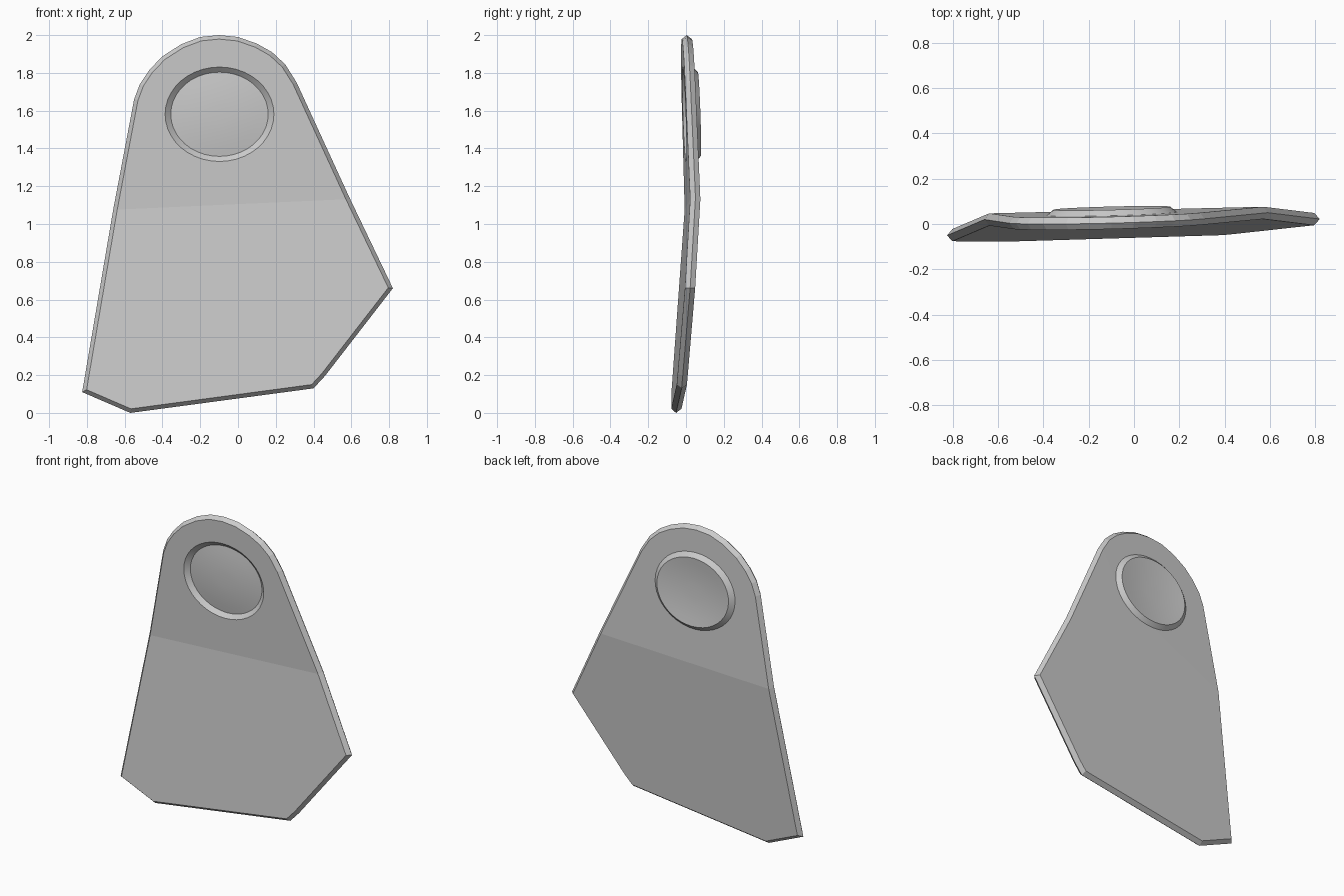
import bpy, bmesh, math
from mathutils import Vector

if "Cube" in bpy.data.objects:
    bpy.data.objects.remove(bpy.data.objects["Cube"])

HALF = 0.027      # half thickness of the plate
INSET = 0.021     # how far the faces sit inside the ridged edge
SEG = 40

# Outline in (x, z), counter-clockwise seen from the front
lower = [(-0.66, 1.08), (-0.825, 0.11), (-0.57, 0.0), (0.40, 0.13),
         (0.46, 0.195), (0.82, 0.66), (0.59, 1.14)]
arch = [(0.31, 1.75), (0.25, 1.845), (0.18, 1.91), (0.10, 1.955), (0.0, 1.99),
        (-0.10, 2.0), (-0.20, 1.99), (-0.30, 1.952), (-0.40, 1.888),
        (-0.47, 1.815), (-0.52, 1.74), (-0.55, 1.66)]
outline = [Vector(p) for p in lower + arch]
n_low = len(lower)


def mid_y(x, z):
    """Middle surface: two tilted planes meeting in a slight fold."""
    return min(-0.0406 + 0.021 * x + 0.0687 * z,
               0.0725 + 0.026 * x - 0.033 * z)


def inset(points, d):
    out = []
    for i, p in enumerate(points):
        a = (p - points[i - 1]).normalized()
        b = (points[(i + 1) % len(points)] - p).normalized()
        na, nb = Vector((-a.y, a.x)), Vector((-b.y, b.x))
        out.append(p + (na + nb) * d / (1 + na.dot(nb)))
    return out


bm = bmesh.new()


def loop(points, off):
    return [bm.verts.new((p[0], mid_y(p[0], p[1]) + off, p[1])) for p in points]


def bridge(a, b, smooth=False):
    n = len(a)
    for i in range(n):
        f = bm.faces.new((a[i], a[(i + 1) % n], b[(i + 1) % n], b[i]))
        f.smooth = smooth


def edge_ring(vs):
    n = len(vs)
    return [bm.edges.get((vs[i], vs[(i + 1) % n])) or
            bm.edges.new((vs[i], vs[(i + 1) % n])) for i in range(n)]


def ellipse(rx, rz):
    return [(-0.098 + rx * math.cos(2 * math.pi * i / SEG),
             1.581 + rz * math.sin(2 * math.pi * i / SEG)) for i in range(SEG)]


# Ridged edge
ridge = loop(outline, 0)
inner = inset(outline, INSET)

for side in (-1, 1):
    rim = loop(inner, side * HALF)
    bridge(ridge, rim)

    # Flat lower panel
    bm.faces.new(rim[:n_low])

    # Pressed dish: sloped wall and shallow dome bulging to the front
    hole = loop(ellipse(0.288, 0.25), side * HALF)
    base = side * HALF + 0.025
    prev = loop(ellipse(0.258, 0.223), base)
    bridge(hole, prev, True)
    sharp = edge_ring(hole) + edge_ring(prev)
    for r in (0.8, 0.6, 0.4, 0.2):
        ring = loop(ellipse(0.258 * r, 0.223 * r), base - 0.016 * (1 - r * r))
        bridge(prev, ring, True)
        prev = ring
    bm.faces.new(prev).smooth = True

    # Upper panel around the dish
    border = rim[n_low - 1:] + rim[:1]
    bmesh.ops.triangle_fill(bm, use_beauty=True, use_dissolve=False,
                            edges=edge_ring(border) + edge_ring(hole),
                            normal=(0, side, 0))
    for e in sharp:
        e.smooth = False

bmesh.ops.recalc_face_normals(bm, faces=bm.faces)
mesh = bpy.data.meshes.new("tag_plate")
bm.to_mesh(mesh)
bm.free()
bpy.context.collection.objects.link(bpy.data.objects.new("tag_plate", mesh))
